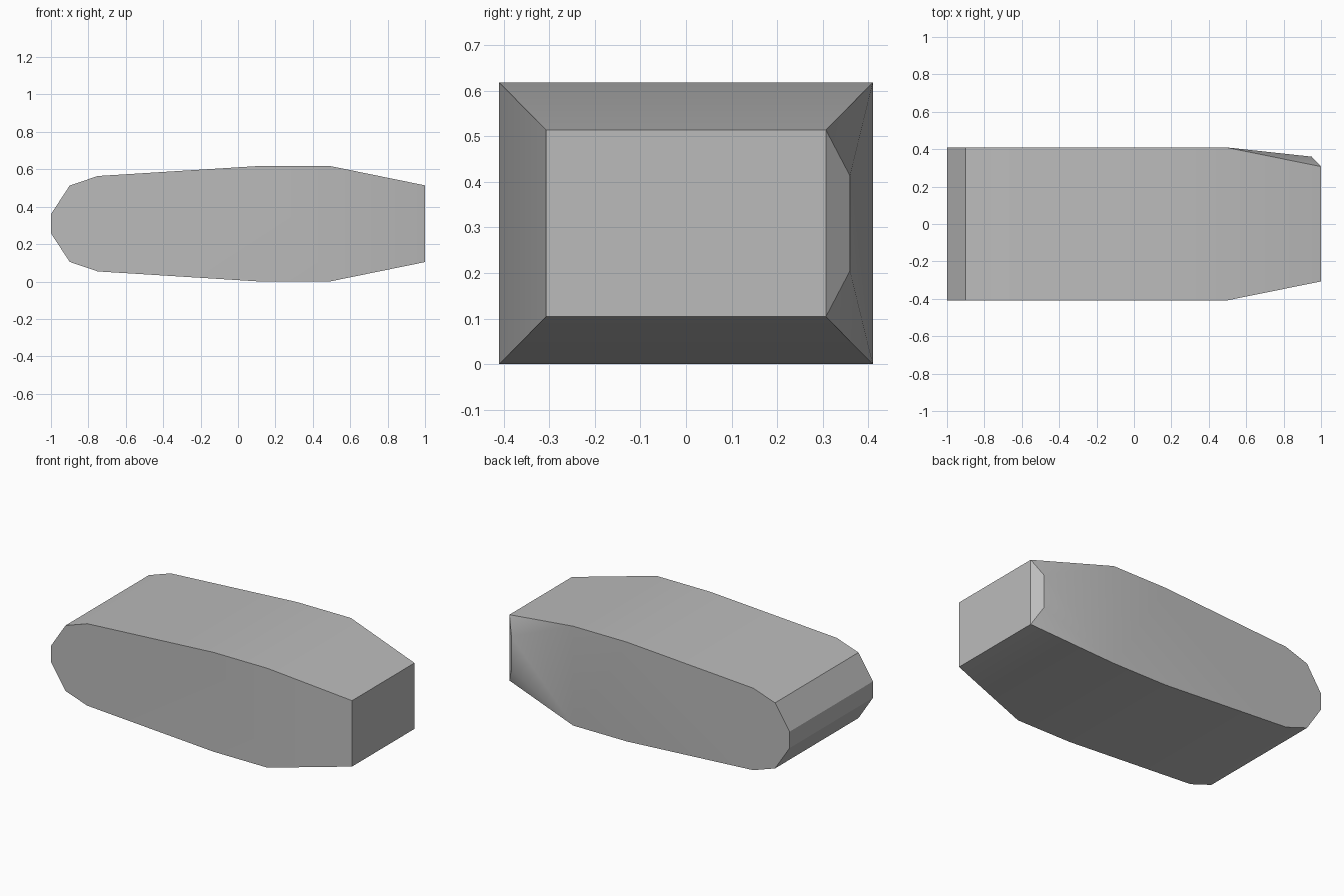
import bpy
import bmesh
import math

cube = bpy.data.objects.get("Cube")
if cube:
    bpy.data.objects.remove(cube, do_unlink=True)

# One plain grey finish
grey = bpy.data.materials.new("light grey")
grey.use_nodes = True
colour = (0.5, 0.5, 0.5, 1)
grey.diffuse_color = colour
grey.node_tree.nodes["Principled BSDF"].inputs["Base Color"].default_value = colour

# Sections along the length: x, half width, half height
MID = 0.309
sections = [(-1, 0.41, 0.051), (-0.9, 0.41, 0.204), (-0.75, 0.41, 0.255),
            (0.12, 0.41, 0.309), (0.49, 0.41, 0.309), (1, 0.307, 0.205)]

bm = bmesh.new()
for x, width, height in sections:
    for side in (-1, 1):
        for up in (-1, 1):
            bm.verts.new((x, side * width, MID + up * height))

# Chamfered bulge on the back corner of the tapered end
for up in (-1, 1):
    bm.verts.new((0.95, 0.36, MID + up * 0.104))

# Skin the convex body and merge coplanar triangles
bmesh.ops.convex_hull(bm, input=bm.verts[:])
bmesh.ops.dissolve_limit(bm, angle_limit=math.radians(0.5),
                         verts=bm.verts[:], edges=bm.edges[:])
bmesh.ops.recalc_face_normals(bm, faces=bm.faces[:])

mesh = bpy.data.meshes.new("tapered_body")
bm.to_mesh(mesh)
bm.free()
mesh.materials.append(grey)
body = bpy.data.objects.new("tapered_body", mesh)
bpy.context.collection.objects.link(body)

# Soft shading over shallow bends, crisp edges elsewhere
bpy.ops.object.select_all(action="DESELECT")
body.select_set(True)
bpy.context.view_layer.objects.active = body
bpy.ops.object.shade_smooth_by_angle(angle=math.radians(30))
